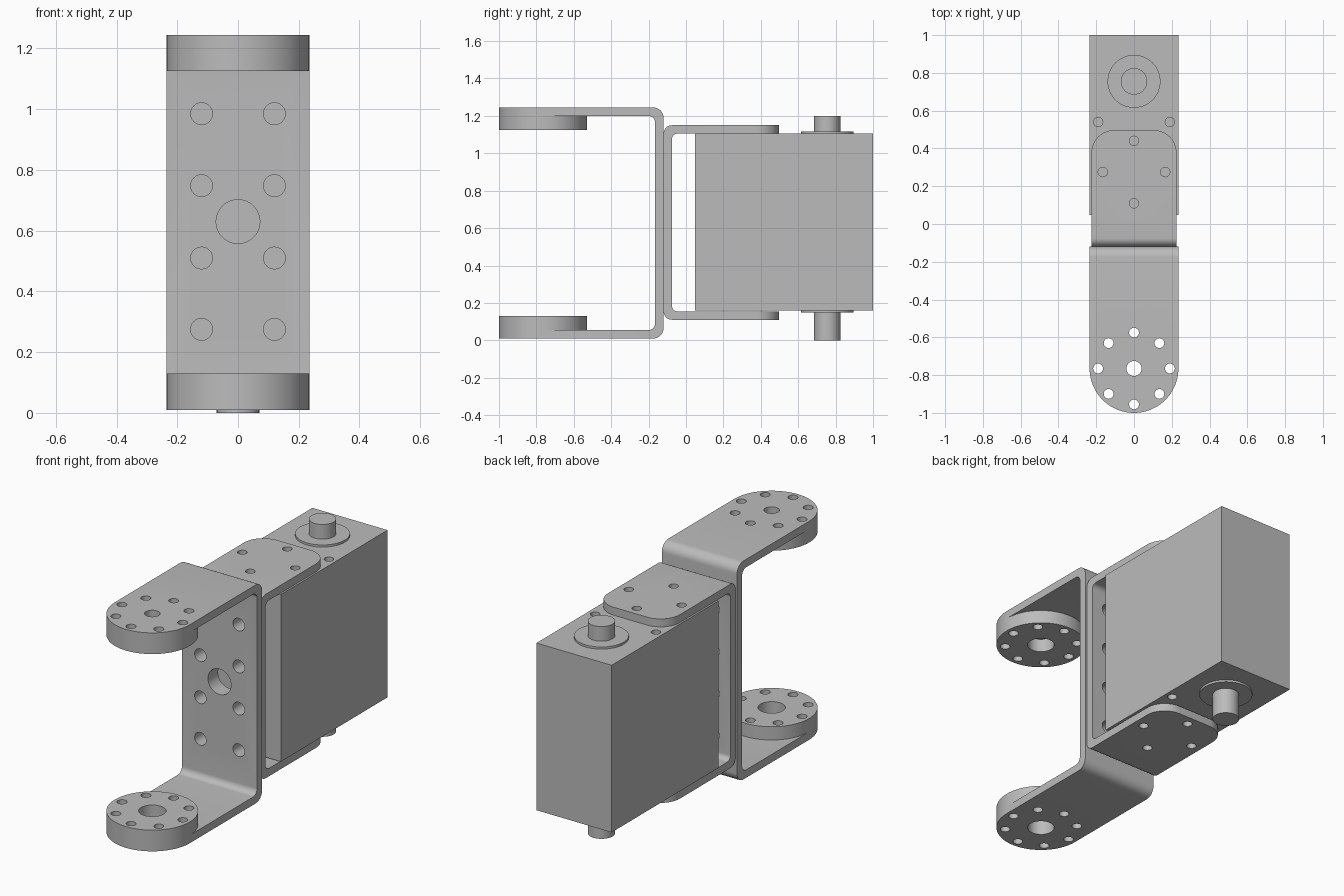
import bpy, bmesh
from math import cos, sin, pi
from mathutils import Vector

if "Cube" in bpy.data.objects:
    bpy.data.objects.remove(bpy.data.objects["Cube"])

grey = bpy.data.materials.new("metal grey")
grey.use_nodes = True
grey.diffuse_color = (0.5, 0.5, 0.5, 1)
grey.node_tree.nodes["Principled BSDF"].inputs["Base Color"].default_value = (0.5, 0.5, 0.5, 1)


def outline(corners, steps=8):
    """Closed polygon from (u, v, radius) corners, rounding those with a radius."""
    pts = []
    for i, (u, v, r) in enumerate(corners):
        p = Vector((u, v))
        if r == 0:
            pts.append(p)
            continue
        a = (Vector(corners[i - 1][:2]) - p).normalized()
        b = (Vector(corners[(i + 1) % len(corners)][:2]) - p).normalized()
        for k in range(steps + 1):
            t = pi / 2 * k / steps
            q = p + a * r * (1 - sin(t)) + b * r * (1 - cos(t))
            if not pts or (q - pts[-1]).length > 1e-5:
                pts.append(q)
    return pts


def circle(u, v, r, n=48):
    return [Vector((u + r * cos(2 * pi * k / n), v + r * sin(2 * pi * k / n))) for k in range(n)]


def prism(name, parts):
    """One object from (polygon, axis, low, high) extrusions."""
    bm = bmesh.new()
    for pts, axis, lo, hi in parts:
        place = {"x": lambda p, h: (h, p.x, p.y),
                 "y": lambda p, h: (p.x, h, p.y),
                 "z": lambda p, h: (p.x, p.y, h)}[axis]
        bottom = [bm.verts.new(place(p, lo)) for p in pts]
        top = [bm.verts.new(place(p, hi)) for p in pts]
        bm.faces.new(bottom)
        bm.faces.new(top)
        for i in range(len(pts)):
            bm.faces.new((bottom[i - 1], bottom[i], top[i], top[i - 1]))
    bmesh.ops.recalc_face_normals(bm, faces=bm.faces)
    mesh = bpy.data.meshes.new(name)
    bm.to_mesh(mesh)
    bm.free()
    mesh.materials.append(grey)
    obj = bpy.data.objects.new(name, mesh)
    bpy.context.collection.objects.link(obj)
    return obj


def cut(obj, operation, parts):
    """Apply a boolean with a temporary cutter."""
    cutter = prism("cutter", parts)
    cutter.hide_render = True
    mod = obj.modifiers.new("cut", "BOOLEAN")
    mod.operation, mod.object, mod.solver = operation, cutter, "EXACT"
    bpy.context.view_layer.objects.active = obj
    bpy.ops.object.modifier_apply(modifier=mod.name)
    bpy.data.objects.remove(cutter)


def u_profile(tip, web, low, high, t, r, side):
    """Side outline of a U bracket; side is the direction from web face into the U."""
    inner = web + side * t
    ri = r * 0.65
    return outline([(tip, high, 0), (web, high, r), (web, low, r), (tip, low, 0),
                    (tip, low + t, 0), (inner, low + t, ri), (inner, high - t, ri), (tip, high - t, 0)])


W = 0.235          # half width of body and large bracket
HORN_Y = -0.765    # output axis of the large bracket
SHAFT_Y = 0.755    # axis of the motor shaft
bolt_ring = [(0.19 * cos(k * pi / 4), HORN_Y + 0.19 * sin(k * pi / 4)) for k in range(8)]
ring_cuts = [(circle(x, y, 0.026, 24), "z", -0.1, 1.4) for x, y in bolt_ring]
web_cuts = [(circle(s * 0.12, z, 0.036, 24), "y", -0.3, 0.0)
            for s in (-1, 1) for z in (0.275, 0.51, 0.748, 0.985)]
web_cuts.append((circle(0, 0.63, 0.072), "y", -0.3, 0.0))

# Large output bracket with rounded arm ends
large = prism("large_bracket", [(u_profile(-1.1, -0.12, 0.01, 1.245, 0.045, 0.055, -1), "x", -0.3, 0.3)])
plan = outline([(-W, -1, W), (W, -1, W), (W, 0, 0), (-W, 0, 0)], 24)
cut(large, "INTERSECT", [(plan, "z", -0.2, 1.5)])
cut(large, "DIFFERENCE", ring_cuts + web_cuts + [
    (circle(0, HORN_Y, 0.04), "z", 0.7, 1.4), (circle(0, HORN_Y, 0.07), "z", -0.1, 0.5)])

# Horn discs on the inside of each arm
discs = []
for name, lo, hi in (("upper_horn", 1.125, 1.2), ("lower_horn", 0.055, 0.13)):
    disc = prism(name, [(circle(0, HORN_Y, W, 96), "z", lo, hi)])
    cut(disc, "DIFFERENCE", ring_cuts + [(circle(0, HORN_Y, 0.07), "z", -0.1, 1.4)])
    discs.append(disc)

# Small bracket that holds the motor body
small = prism("small_bracket", [(u_profile(0.6, -0.12, 0.11, 1.15, 0.045, 0.045, 1), "x", -0.3, 0.3)])
plan = outline([(-0.225, -0.2, 0), (0.225, -0.2, 0), (0.225, 0.497, 0.12), (-0.225, 0.497, 0.12)], 12)
cut(small, "INTERSECT", [(plan, "z", -0.2, 1.5)])
arm_holes = [(0, 0.44), (-0.165, 0.275), (0.165, 0.275), (0, 0.11)]
cut(small, "DIFFERENCE", web_cuts + [(circle(x, y, 0.025, 24), "z", -0.1, 1.4) for x, y in arm_holes])

# Motor body with screw holes
body = prism("motor_body", [(outline([(-W, 0.047, 0), (W, 0.047, 0), (W, 1, 0), (-W, 1, 0)]), "z", 0.16, 1.105)])
cut(body, "DIFFERENCE", [(circle(s * 0.19, 0.54, 0.025, 24), "z", lo, hi)
                         for s in (-1, 1) for lo, hi in ((1.06, 1.2), (0.1, 0.2))])

# Shaft collars and shafts, top and bottom
collars = prism("shaft_collars", [(circle(0, SHAFT_Y, 0.14), "z", 1.1, 1.117),
                                  (circle(0, SHAFT_Y, 0.14), "z", 0.148, 0.165)])
shafts = prism("motor_shafts", [(circle(0, SHAFT_Y, 0.07), "z", 1.1, 1.2),
                                (circle(0, SHAFT_Y, 0.07), "z", 0.0, 0.165)])

# Smooth curved walls, crisp edges
bpy.ops.object.select_all(action="DESELECT")
for obj in [large, small, body, collars, shafts] + discs:
    obj.select_set(True)
bpy.context.view_layer.objects.active = body
bpy.ops.object.shade_smooth_by_angle()
